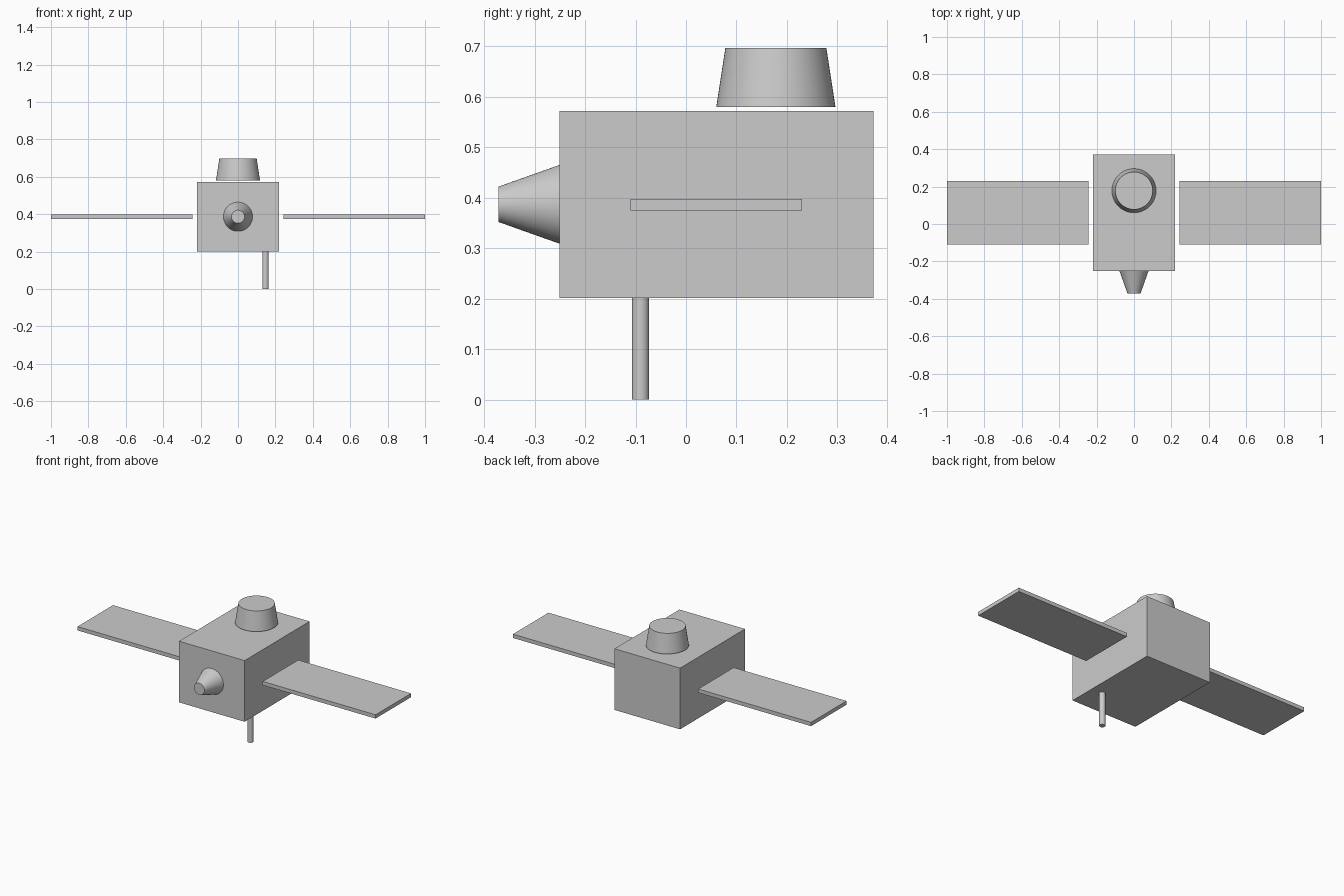
import bpy
from math import pi, radians

if "Cube" in bpy.data.objects:
    bpy.data.objects.remove(bpy.data.objects["Cube"])


def box(name, lo, hi):
    size = [b - a for a, b in zip(lo, hi)]
    centre = [(a + b) / 2 for a, b in zip(lo, hi)]
    bpy.ops.mesh.primitive_cube_add(size=1, location=centre)
    ob = bpy.context.object
    ob.name = name
    ob.scale = size
    bpy.ops.object.transform_apply(location=False, rotation=False, scale=True)
    return ob


def frustum(name, centre, r1, r2, depth, rotation=(0, 0, 0), sides=64):
    bpy.ops.mesh.primitive_cone_add(vertices=sides, radius1=r1, radius2=r2, depth=depth,
                                    location=centre, rotation=rotation)
    ob = bpy.context.object
    ob.name = name
    bpy.ops.object.shade_smooth_by_angle(angle=radians(30))
    return ob


# Main body
box("body", (-0.22, -0.251, 0.201), (0.22, 0.371, 0.572))

# Solar panels, floating just off each side
for side, name in ((-1, "left_panel"), (1, "right_panel")):
    x = sorted((side * 0.243, side * 1.0))
    box(name, (x[0], -0.11, 0.375), (x[1], 0.23, 0.398))

# Tapered turret hovering just above the roof
frustum("top_turret", (0, 0.178, 0.6385), 0.118, 0.1, 0.117)

# Nozzle on the front, narrowing towards -y
frustum("front_nozzle", (0, -0.311, 0.387), 0.078, 0.035, 0.121, (pi / 2, 0, 0))

# Thin rod antenna below
frustum("antenna", (0.147, -0.09, 0.1005), 0.017, 0.017, 0.201, sides=32)
